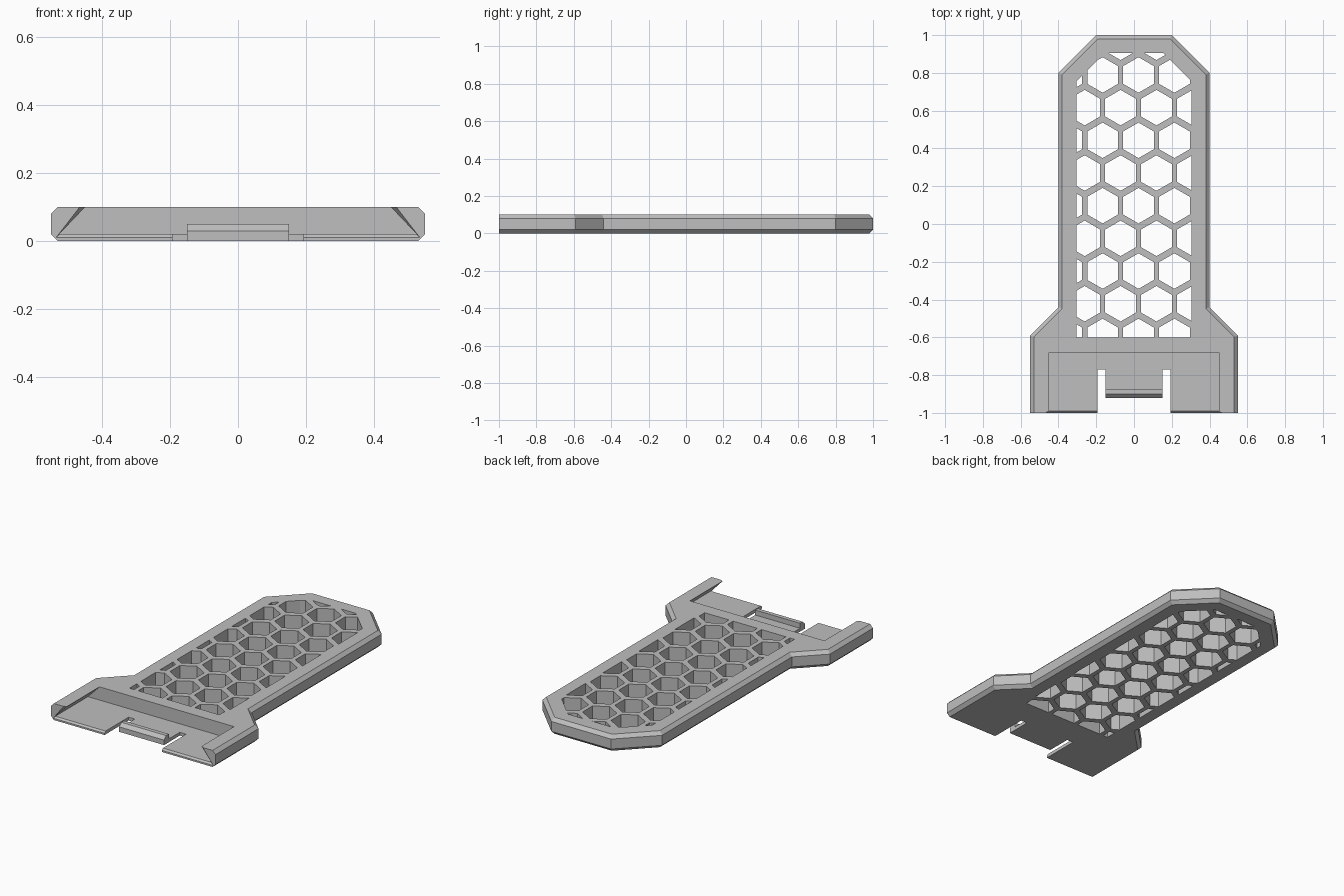
import bpy, bmesh, math
from mathutils import Vector

if "Cube" in bpy.data.objects:
    bpy.data.objects.remove(bpy.data.objects["Cube"], do_unlink=True)

grey = bpy.data.materials.new("plain grey")
grey.use_nodes = True
grey.diffuse_color = (0.52, 0.52, 0.52, 1)
grey.node_tree.nodes["Principled BSDF"].inputs["Base Color"].default_value = (0.52, 0.52, 0.52, 1)


def loft(bm, rings):
    """Closed solid through equal-length rings of 3D points."""
    rows = [[bm.verts.new(p) for p in ring] for ring in rings]
    n = len(rows[0])
    for a, b in zip(rows, rows[1:]):
        for i in range(n):
            j = (i + 1) % n
            bm.faces.new((a[i], a[j], b[j], b[i]))
    bm.faces.new(rows[0][::-1])
    bm.faces.new(rows[-1])


def finish(bm, name):
    bmesh.ops.recalc_face_normals(bm, faces=bm.faces)
    mesh = bpy.data.meshes.new(name)
    bm.to_mesh(mesh)
    bm.free()
    mesh.materials.append(grey)
    obj = bpy.data.objects.new(name, mesh)
    bpy.context.collection.objects.link(obj)
    return obj


def at_z(poly, z):
    return [(x, y, z) for x, y in poly]


def mirrored(half):
    return half + [(-x, y) for x, y in reversed(half)]


def inset(poly, dists):
    """Move each edge of a counter-clockwise polygon inward by its distance."""
    pts = [Vector(p) for p in poly]
    n = len(pts)
    result = []
    for i in range(n):
        d1 = (pts[i] - pts[i - 1]).normalized()
        d2 = (pts[(i + 1) % n] - pts[i]).normalized()
        n1, n2 = Vector((-d1.y, d1.x)), Vector((-d2.y, d2.x))
        cross = d1.x * d2.y - d1.y * d2.x
        gap = (pts[i] + n2 * dists[i]) - (pts[i] + n1 * dists[i - 1])
        t = (gap.x * d2.y - gap.y * d2.x) / cross
        result.append(tuple(pts[i] + n1 * dists[i - 1] + d1 * t))
    return result


def clip(poly, a, b, c):
    """Keep the part of a polygon where a*x + b*y <= c."""
    out = []
    for p, q in zip(poly, poly[1:] + poly[:1]):
        dp = a * p[0] + b * p[1] - c
        dq = a * q[0] + b * q[1] - c
        if dp <= 0:
            out.append(p)
        if dp * dq < 0:
            t = dp / (dp - dq)
            out.append((p[0] + t * (q[0] - p[0]), p[1] + t * (q[1] - p[1])))
    return out


def area(poly):
    return sum(p[0] * q[1] - q[0] * p[1] for p, q in zip(poly, poly[1:] + poly[:1])) / 2


# Plate with chamfered rim, flat at the front edge
outline = mirrored([(0.55, -1), (0.55, -0.59), (0.4, -0.44), (0.4, 0.8), (0.2, 1)])
rim = inset(outline, [0.02] * (len(outline) - 1) + [0])
bm = bmesh.new()
loft(bm, [at_z(rim, 0), at_z(outline, 0.02), at_z(outline, 0.08), at_z(rim, 0.1)])
plate = finish(bm, "plate")

# Honeycomb holes trimmed to the window
PITCH_X, PITCH_Y, RADIUS = 0.19, 0.173, 0.094
WINDOW = [(1, 0, 0.305), (-1, 0, 0.305), (0, 1, 0.905), (0, -1, 0.6), (1, 1, 1.06), (-1, 1, 1.06)]
bm = bmesh.new()
for row in range(10):
    cy = -0.595 + PITCH_Y * row
    for col in range(-3, 4):
        cx = 0.024 + PITCH_X * (col + 0.5 * (row % 2))
        cell = []
        for k in range(6):
            angle = math.radians(60 * k + 30)
            cell.append((cx + RADIUS * math.cos(angle), cy + RADIUS * math.sin(angle)))
        for plane in WINDOW:
            cell = clip(cell, *plane)
        if len(cell) > 2 and area(cell) > 0.0002:
            loft(bm, [at_z(cell, -0.1), at_z(cell, 0.2)])
holes = finish(bm, "honeycomb_cutter")


# Undercut slide pocket with a flared mouth
def pocket_section(y, top, bottom, floor):
    return [(-bottom, y, floor), (bottom, y, floor), (top, y, 0.12), (-top, y, 0.12)]


bm = bmesh.new()
loft(bm, [pocket_section(-1.05, 0.45, 0.535, 0.01), pocket_section(-1, 0.45, 0.535, 0.01),
          pocket_section(-0.99, 0.43, 0.527, 0.02), pocket_section(-0.68, 0.43, 0.527, 0.02)])
pocket = finish(bm, "pocket_cutter")

# Slots that free the spring tab
slot = mirrored([(0.15, -0.92), (0.15, -0.77), (0.192, -0.77), (0.192, -1.05)][::-1])
bm = bmesh.new()
loft(bm, [at_z(slot, -0.1), at_z(slot, 0.2)])
slots = finish(bm, "slot_cutter")

# Cut the plate and drop the cutters
cutters = [pocket, slots, holes]
for cutter in cutters:
    cutter.hide_render = True
    mod = plate.modifiers.new(cutter.name, "BOOLEAN")
    mod.operation = "DIFFERENCE"
    mod.solver = "EXACT"
    mod.object = cutter
graph = bpy.context.evaluated_depsgraph_get()
cut_mesh = bpy.data.meshes.new_from_object(plate.evaluated_get(graph))
plate.modifiers.clear()
plate.data = cut_mesh
for cutter in cutters:
    bpy.data.objects.remove(cutter, do_unlink=True)

# Catch ridge on the spring tab
ridge = [(-0.92, 0.02), (-0.92, 0.03), (-0.9, 0.05), (-0.875, 0.05), (-0.875, 0.02)]
bm = bmesh.new()
loft(bm, [[(x, y, z) for y, z in ridge] for x in (-0.15, 0.15)])
finish(bm, "tab_ridge")
